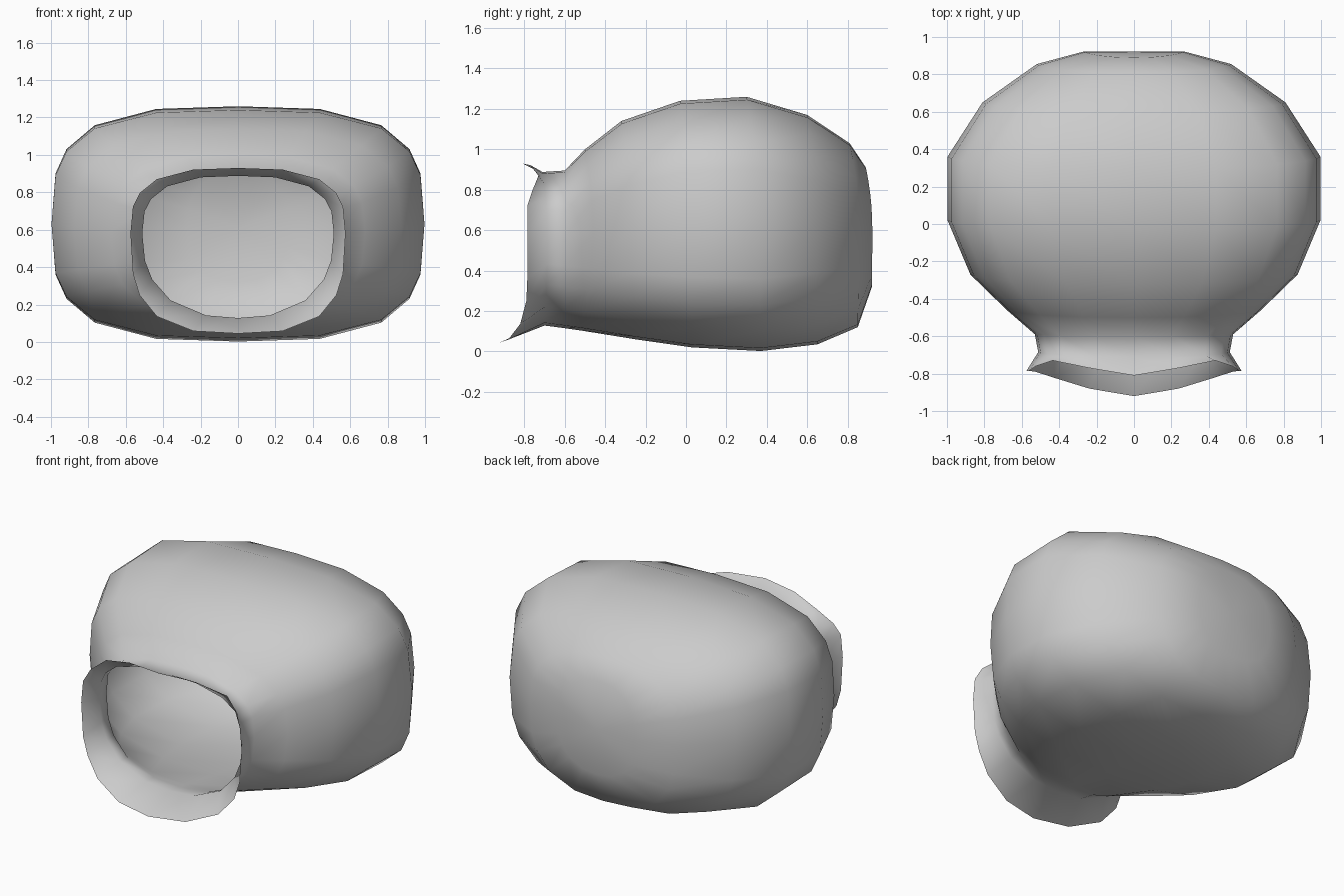
import bpy, bmesh
from math import sin, cos, radians

if "Cube" in bpy.data.objects:
    bpy.data.objects.remove(bpy.data.objects["Cube"])

# Angles round one section: denser at the sides than at the top and bottom
QUAD = [0, 15, 29, 49, 74.5]
ANGLES = QUAD + [90] + [180 - a for a in QUAD[::-1]]
ANGLES += [180 + a for a in QUAD[1:]] + [270] + [360 - a for a in QUAD[:0:-1]]


def section(top, side, bottom, mid, n_top, n_bot, lip=None):
    """Superellipse ring: top/bottom = (y, z), side = (y, half width)."""
    pts = []
    for a in ANGLES:
        c, s = cos(radians(a)), sin(radians(a))
        n = n_top if s >= 0 else n_bot
        x = side[1] * abs(c) ** (2 / n) * (1 if c >= 0 else -1)
        v = abs(s) ** (2 / n)
        end = top if s >= 0 else bottom
        z = mid + (end[1] - mid) * v
        y = side[0] + (end[0] - side[0]) * v ** 2
        if lip:
            fold = a if a <= 180 else a - 360
            fold = abs(fold) if abs(fold) <= 90 else 180 - abs(fold)
            k = (QUAD + [90]).index(fold)
            y = lip[0 if s >= -1e-6 else 1][k]
        pts.append((x, y, z))
    return pts


# Wavy front edge of the flared lip: upper half, lower half
LIP = ([-.785, -.785, -.76, -.73, -.77, -.81],
       [-.785, -.785, -.79, -.82, -.88, -.92])

# Flared lip, throat, then bulging body towards the back
rings = [
    section((-.81, .93), (-.785, .575), (-.92, .045), .58, 3.0, 3.0, LIP),
    section((-.71, .888), (-.685, .512), (-.70, .128), .58, 2.8, 2.4),
    section((-.60, .895), (-.59, .53), (-.60, .115), .58, 2.8, 2.5),
    section((-.50, 1.0), (-.46, .68), (-.53, .105), .59, 2.8, 2.7),
    section((-.32, 1.14), (-.27, .875), (-.25, .06), .61, 3.0, 3.0),
    section((-.03, 1.24), (.02, .997), (.03, .02), .63, 3.2, 3.2),
    section((.30, 1.26), (.36, .997), (.37, .002), .63, 3.2, 3.2),
    section((.60, 1.17), (.65, .81), (.65, .035), .63, 3.0, 3.0),
    section((.81, 1.03), (.855, .52), (.85, .12), .62, 2.8, 2.8),
    section((.89, .91), (.922, .27), (.92, .32), .61, 2.5, 2.5),
]

bm = bmesh.new()
loops = [[bm.verts.new(p) for p in r] for r in rings]
N = len(ANGLES)
for a, b in zip(loops, loops[1:]):
    for i in range(N):
        j = (i + 1) % N
        bm.faces.new((a[i], a[j], b[j], b[i]))
# Closed back
centre = bm.verts.new((0, .921, .61))
for i in range(N):
    bm.faces.new((loops[-1][i], loops[-1][(i + 1) % N], centre))
bmesh.ops.recalc_face_normals(bm, faces=bm.faces[:])
# Outer faces must point away from the body centre
bm.faces.ensure_lookup_table()
if bm.faces[-1].normal.y < 0:
    bmesh.ops.reverse_faces(bm, faces=bm.faces[:])
for f in bm.faces:
    f.smooth = True

mesh = bpy.data.meshes.new("hollow_shell")
bm.to_mesh(mesh)
bm.free()
shell = bpy.data.objects.new("hollow_shell", mesh)
bpy.context.collection.objects.link(shell)
